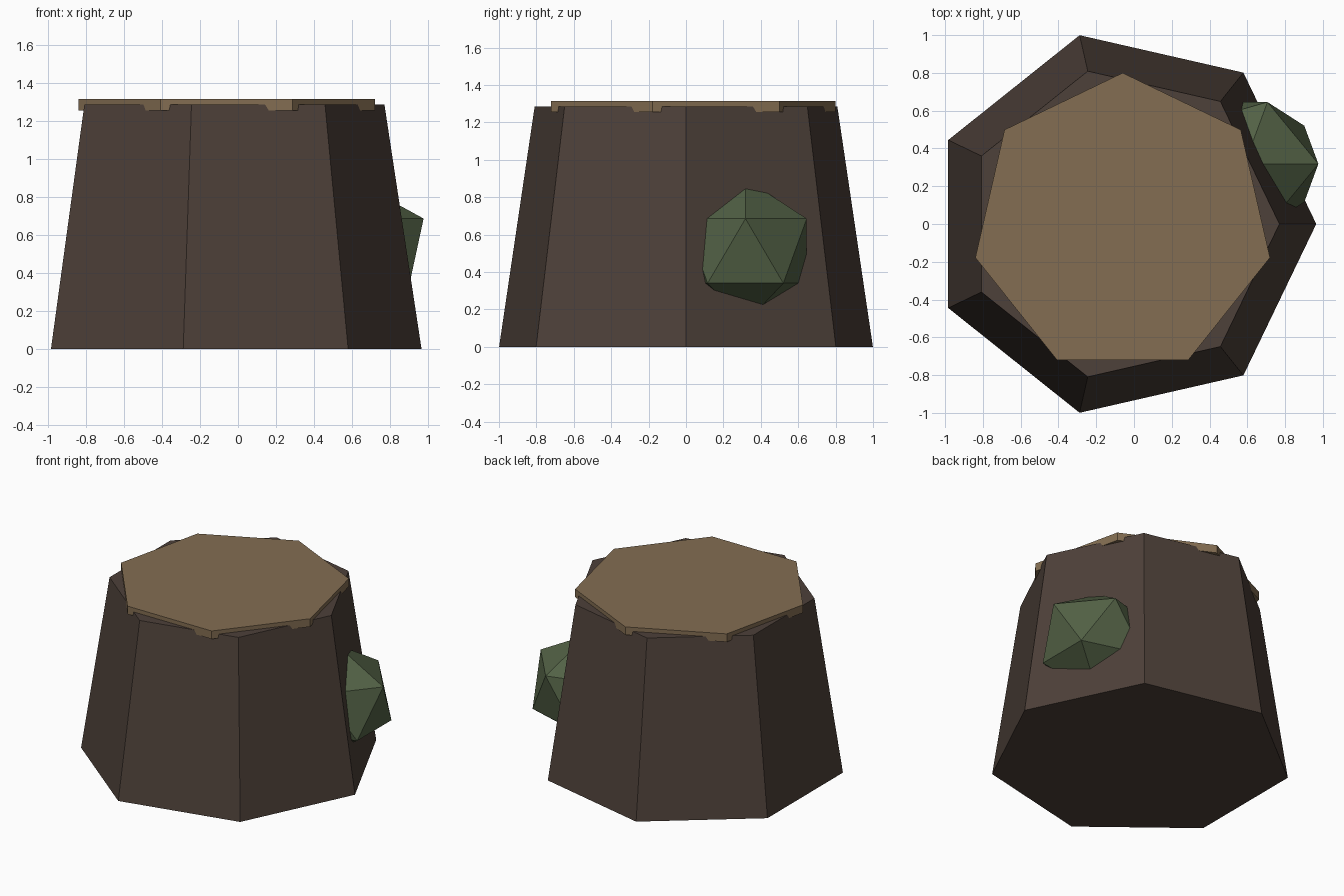
import bpy
from math import radians

if "Cube" in bpy.data.objects:
    bpy.data.objects.remove(bpy.data.objects["Cube"])

CX = -0.06      # stump axis
SIDES = 7


def finish(name, color):
    obj = bpy.context.object
    obj.name = name
    mat = bpy.data.materials.new(name + "_material")
    mat.diffuse_color = (*color, 1)
    mat.use_nodes = True
    mat.node_tree.nodes["Principled BSDF"].inputs["Base Color"].default_value = mat.diffuse_color
    obj.data.materials.append(mat)
    return obj


# Tapered bark trunk, one corner pointing to +x
bpy.ops.mesh.primitive_cone_add(vertices=SIDES, radius1=1.025, radius2=0.83, depth=1.285,
                                location=(CX, 0, 1.285 / 2), rotation=(0, 0, radians(-90)))
finish("trunk", (0.075, 0.052, 0.041))

# Thin cut-wood slab, one corner pointing to +y
bpy.ops.mesh.primitive_cylinder_add(vertices=SIDES, radius=0.80, depth=0.06,
                                    location=(CX, 0, 1.285))
finish("cut_top", (0.23, 0.155, 0.085))

# Faceted moss lump half sunk into the bark
bpy.ops.mesh.primitive_ico_sphere_add(subdivisions=1, radius=1, location=(0.586, 0.318, 0.513))
moss = finish("moss_lump", (0.085, 0.12, 0.06))
moss.scale = (0.436, 0.385, 0.386)
